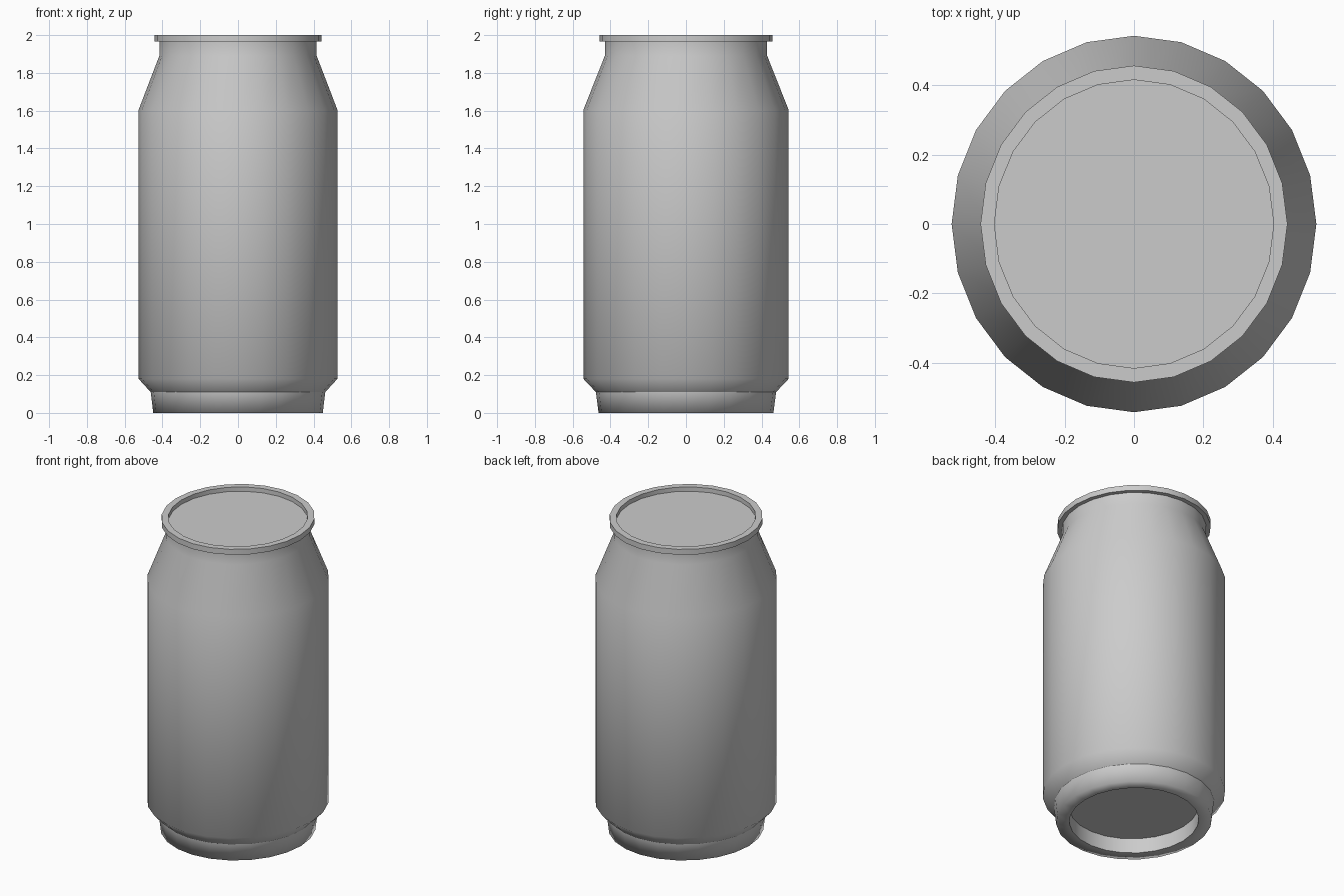
import bpy, bmesh
from math import cos, sin, tau

if "Cube" in bpy.data.objects:
    bpy.data.objects.remove(bpy.data.objects["Cube"])

SIDES = 24
X_SCALE = 0.969   # can is slightly narrower across x


def lathe(name, profile, smooth=True, cap_last=False):
    """Revolve (radius, z) points, listed so that outer walls run upward."""
    bm = bmesh.new()
    rings = [[bm.verts.new((r * X_SCALE * cos(tau * i / SIDES),
                            r * sin(tau * i / SIDES), z))
              for i in range(SIDES)] for r, z in profile]
    for a, b in zip(rings, rings[1:]):
        for i in range(SIDES):
            j = (i + 1) % SIDES
            bm.faces.new((a[i], a[j], b[j], b[i]))
    if cap_last:
        bm.faces.new(rings[-1])
    for f in bm.faces:
        f.smooth = smooth
    mesh = bpy.data.meshes.new(name)
    bm.to_mesh(mesh)
    bm.free()
    obj = bpy.data.objects.new(name, mesh)
    bpy.context.collection.objects.link(obj)
    return obj


def sharpen(obj, angle=0.87):
    bpy.ops.object.select_all(action='DESELECT')
    obj.select_set(True)
    bpy.context.view_layer.objects.active = obj
    bpy.ops.object.shade_smooth_by_angle(angle=angle)


# Body: lower chamfer, straight wall, shoulder and neck
lathe("body", [(0.477, 0.11), (0.543, 0.18), (0.543, 1.605),
               (0.43, 1.89), (0.43, 1.965)])

# Base foot with a rolled lower edge
lathe("base_foot", [(0.385, 0.0), (0.463, 0.0), (0.477, 0.11)])

# Recess under the base: inner wall and flat ceiling
recess = lathe("base_recess", [(0.385, 0.095), (0.385, 0.0)])
ceiling = lathe("base_ceiling", [(0.2, 0.095), (0.385, 0.095)], smooth=False)
bm = bmesh.new()
bm.from_mesh(ceiling.data)
bmesh.ops.holes_fill(bm, edges=[e for e in bm.edges if e.is_boundary
                     and all(v.co.xy.length < 0.3 for v in e.verts)], sides=0)
bm.to_mesh(ceiling.data)
bm.free()

# Top rim with the recessed lid
rim = lathe("top_rim_and_lid", [(0.43, 1.965), (0.457, 1.965), (0.457, 2.0),
                                (0.416, 2.0), (0.416, 1.972)], cap_last=True)
sharpen(rim)
